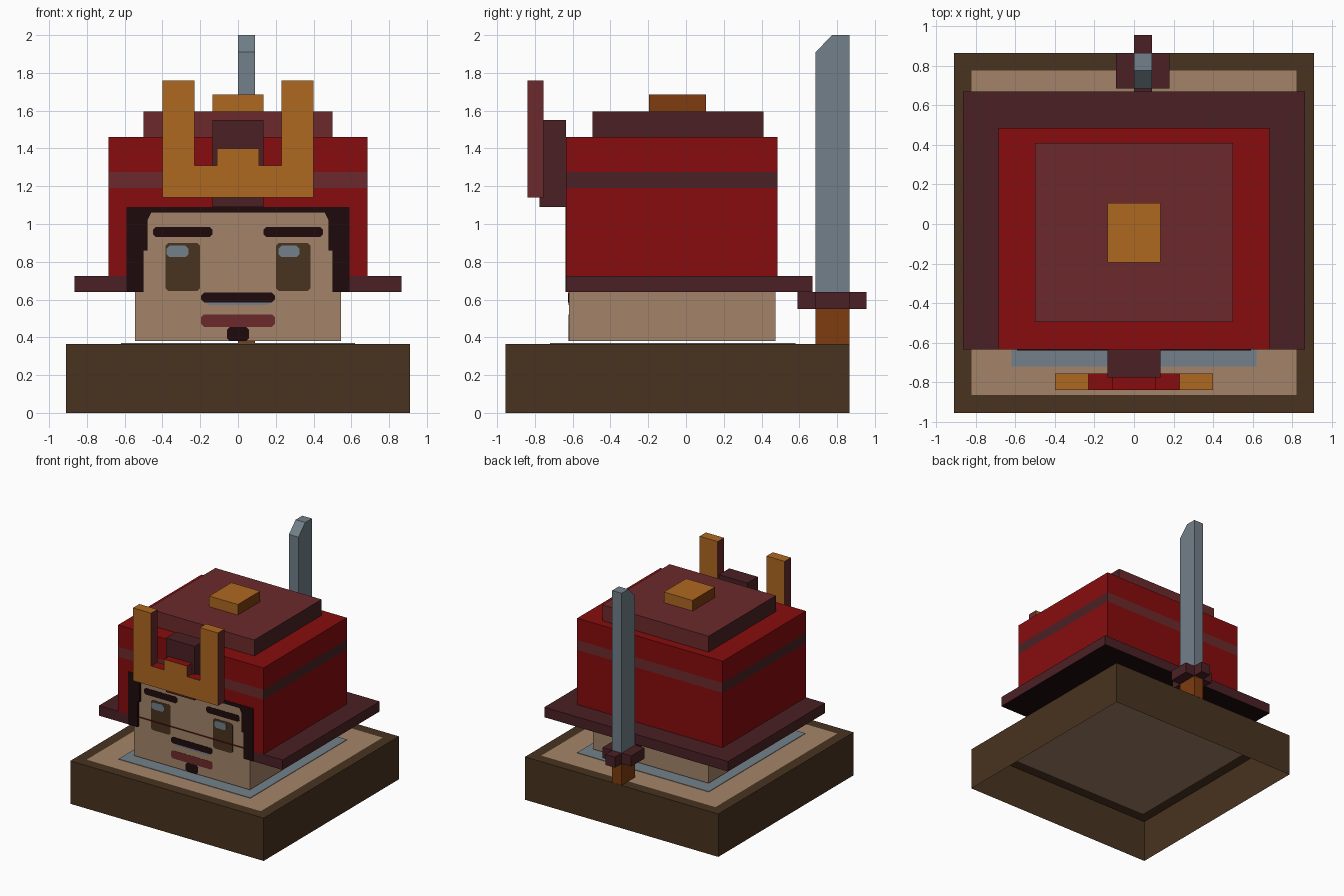
import bpy
import bmesh
from mathutils import Vector

if "Cube" in bpy.data.objects:
    bpy.data.objects.remove(bpy.data.objects["Cube"], do_unlink=True)


def to_linear(channel):
    return channel / 12.92 if channel < 0.04 else ((channel + 0.055) / 1.055) ** 2.4


def make_material(name, hex_code):
    rgb = [to_linear(byte / 255) for byte in bytes.fromhex(hex_code)]
    material = bpy.data.materials.new(name)
    material.use_nodes = True
    material.diffuse_color = (*rgb, 1)
    material.node_tree.nodes["Principled BSDF"].inputs["Base Color"].default_value = (*rgb, 1)
    return material


BROWN = make_material("dark wood brown", "48331f")
TAN = make_material("tan skin", "a38468")
STEEL = make_material("steel blue grey", "72808a")
DARK_MAROON = make_material("dark maroon", "4a2024")
MAROON = make_material("maroon", "6c2a2c")
RED = make_material("deep red", "870c0d")
BLACK = make_material("near black", "1e0a0c")
GOLD = make_material("gold orange", "ae6820")
BRONZE = make_material("dark bronze", "7d3c0f")


def finish(name, bm, materials, rule=None):
    """Turn a bmesh into an object; rule(normal, centre) picks each face's material."""
    bm.normal_update()
    if rule:
        for face in bm.faces:
            face.material_index = rule(face.normal, face.calc_center_median())
    mesh = bpy.data.meshes.new(name)
    bm.to_mesh(mesh)
    bm.free()
    for material in materials:
        mesh.materials.append(material)
    obj = bpy.data.objects.new(name, mesh)
    bpy.context.collection.objects.link(obj)
    return obj


def prism_mesh(points, axis, low, high):
    """Extrude a 2D outline along the given axis (0, 1 or 2)."""
    bm = bmesh.new()
    verts = []
    for point in points:
        co = list(point)
        co.insert(axis, low)
        verts.append(bm.verts.new(co))
    bottom = bm.faces.new(verts)
    result = bmesh.ops.extrude_face_region(bm, geom=[bottom], use_keep_orig=True)
    offset = Vector()
    offset[axis] = high - low
    new_verts = [item for item in result["geom"] if isinstance(item, bmesh.types.BMVert)]
    bmesh.ops.translate(bm, vec=offset, verts=new_verts)
    bmesh.ops.recalc_face_normals(bm, faces=bm.faces)
    return bm


def prism(name, points, axis, low, high, materials, rule=None):
    return finish(name, prism_mesh(points, axis, low, high), materials, rule)


def box_mesh(x, y, z):
    corners = [(x[0], y[0]), (x[1], y[0]), (x[1], y[1]), (x[0], y[1])]
    return prism_mesh(corners, 2, *z)


def box(name, x, y, z, materials, rule=None):
    return finish(name, box_mesh(x, y, z), materials, rule)


def mirrored(half):
    """Complete a right-hand outline with its reflection across x."""
    return half + [(-x, z) for x, z in reversed(half)]


def faces_sideways(normal, centre):
    return int(abs(normal.x) > 0.5)


# Open-bottomed plinth with an inset ground panel
bm = box_mesh((-0.91, 0.91), (-0.955, 0.865), (0, 0.365))
bm.normal_update()
floor = [f for f in bm.faces if f.normal.z < -0.5]
bmesh.ops.delete(bm, geom=floor, context="FACES")
top = [f for f in bm.faces if f.normal.z > 0.5]
bmesh.ops.inset_region(bm, faces=top, thickness=0.09, use_even_offset=True)
top[0].material_index = 1
finish("plinth", bm, [BROWN, TAN])
box("ground_outline", (-0.62, 0.62), (-0.72, 0.58), (0.366, 0.37), [STEEL])

# Head
box("head", (-0.545, 0.545), (-0.62, 0.475), (0.38, 1.09), [TAN])

# Helmet shell: striped box with a face opening at the front
bm = box_mesh((-0.685, 0.685), (-0.635, 0.485), (0.725, 1.46))
cuts = [(2, 1.09), (2, 1.19), (2, 1.275), (0, -0.59), (0, 0.59)]
for axis, position in cuts:
    normal, point = Vector(), Vector()
    normal[axis] = 1
    point[axis] = position
    geometry = bm.verts[:] + bm.edges[:] + bm.faces[:]
    bmesh.ops.bisect_plane(bm, geom=geometry, plane_co=point, plane_no=normal)
bm.normal_update()
opening = []
for face in bm.faces:
    centre = face.calc_center_median()
    if face.normal.y < -0.5 and abs(centre.x) < 0.5 and centre.z < 1.09:
        opening.append(face)
bmesh.ops.delete(bm, geom=opening, context="FACES")


def stripe_rule(normal, centre):
    if abs(normal.z) < 0.5 and 1.19 < centre.z < 1.275:
        return 2 if abs(normal.x) > 0.5 else 1
    return 0


finish("helmet_shell", bm, [RED, MAROON, DARK_MAROON], stripe_rule)

# Dark lining around the face
lining = [(0.46, 1.06), (0.48, 1.02), (0.48, 0.86), (0.5, 0.86),
          (0.5, 0.64), (0.59, 0.64), (0.59, 1.09)]
prism("helmet_lining", mirrored(lining), 1, -0.638, -0.615, [BLACK])

# U-shaped brim around sides and back, dark beneath
brim = [(0.54, 0.47), (0.54, -0.635), (0.865, -0.635), (0.865, 0.67)]
prism("helmet_brim", mirrored(brim), 2, 0.64, 0.725, [DARK_MAROON, BLACK],
      lambda normal, centre: int(normal.z < -0.5))

# Helmet top
box("helmet_cap", (-0.5, 0.5), (-0.495, 0.41), (1.46, 1.595),
    [MAROON, DARK_MAROON], faces_sideways)
box("cap_button", (-0.135, 0.135), (-0.195, 0.105), (1.595, 1.685),
    [GOLD, BRONZE], faces_sideways)

# Horned crest on its mount
box("crest_mount", (-0.135, 0.135), (-0.775, -0.635), (1.09, 1.55), [DARK_MAROON])
crest = [(0.11, 1.4), (0.11, 1.31), (0.23, 1.31), (0.23, 1.76), (0.4, 1.76), (0.4, 1.14)]


def crest_rule(normal, centre):
    if normal.z > 0.5 and centre.z < 1.5:
        return 2
    return faces_sideways(normal, centre)


prism("horned_crest", mirrored(crest), 1, -0.84, -0.755, [GOLD, MAROON, RED], crest_rule)


# Painted face details
def face_plate(name, x, z, material, layer=1, trim=0.015):
    """Thin plate with clipped corners on the front of the head."""
    (left, right), (low, high) = x, z
    outline = [(left + trim, low), (right - trim, low), (right, low + trim),
               (right, high - trim), (right - trim, high), (left + trim, high),
               (left, high - trim), (left, low + trim)]
    prism(name, outline, 1, -0.62 - 0.002 * layer, -0.619, [material])


for side, sign in (("left", 1), ("right", -1)):
    face_plate(side + "_eye", sorted((sign * 0.2, sign * 0.385)), (0.645, 0.9), BROWN)
    face_plate(side + "_eyebrow", sorted((sign * 0.135, sign * 0.45)), (0.93, 0.985), BLACK)
face_plate("left_eye_glint", (0.215, 0.325), (0.825, 0.885), STEEL, 2)
face_plate("right_eye_glint", (-0.378, -0.262), (0.825, 0.885), STEEL, 2)
face_plate("teeth", (-0.17, 0.17), (0.57, 0.61), STEEL)
face_plate("moustache", (-0.195, 0.195), (0.585, 0.637), BLACK, 2)
face_plate("lower_lip", (-0.195, 0.195), (0.455, 0.522), MAROON)
face_plate("beard", (-0.058, 0.058), (0.38, 0.455), BLACK)

# Upright sword behind the head
WIDTH, DEPTH = (0, 0.09), (0.685, 0.865)
blade = [(DEPTH[0], 0.64), (DEPTH[1], 0.64), (DEPTH[1], 2), (0.775, 2), (DEPTH[0], 1.91)]
prism("sword_blade", blade, 0, *WIDTH, [STEEL])
box("sword_guard_across", (-0.09, 0.18), DEPTH, (0.55, 0.64), [DARK_MAROON])
for name, y in (("front", (0.59, DEPTH[0])), ("back", (DEPTH[1], 0.955))):
    box("sword_guard_" + name, WIDTH, y, (0.55, 0.64), [DARK_MAROON])
box("sword_handle", WIDTH, DEPTH, (0.366, 0.55), [BRONZE])
